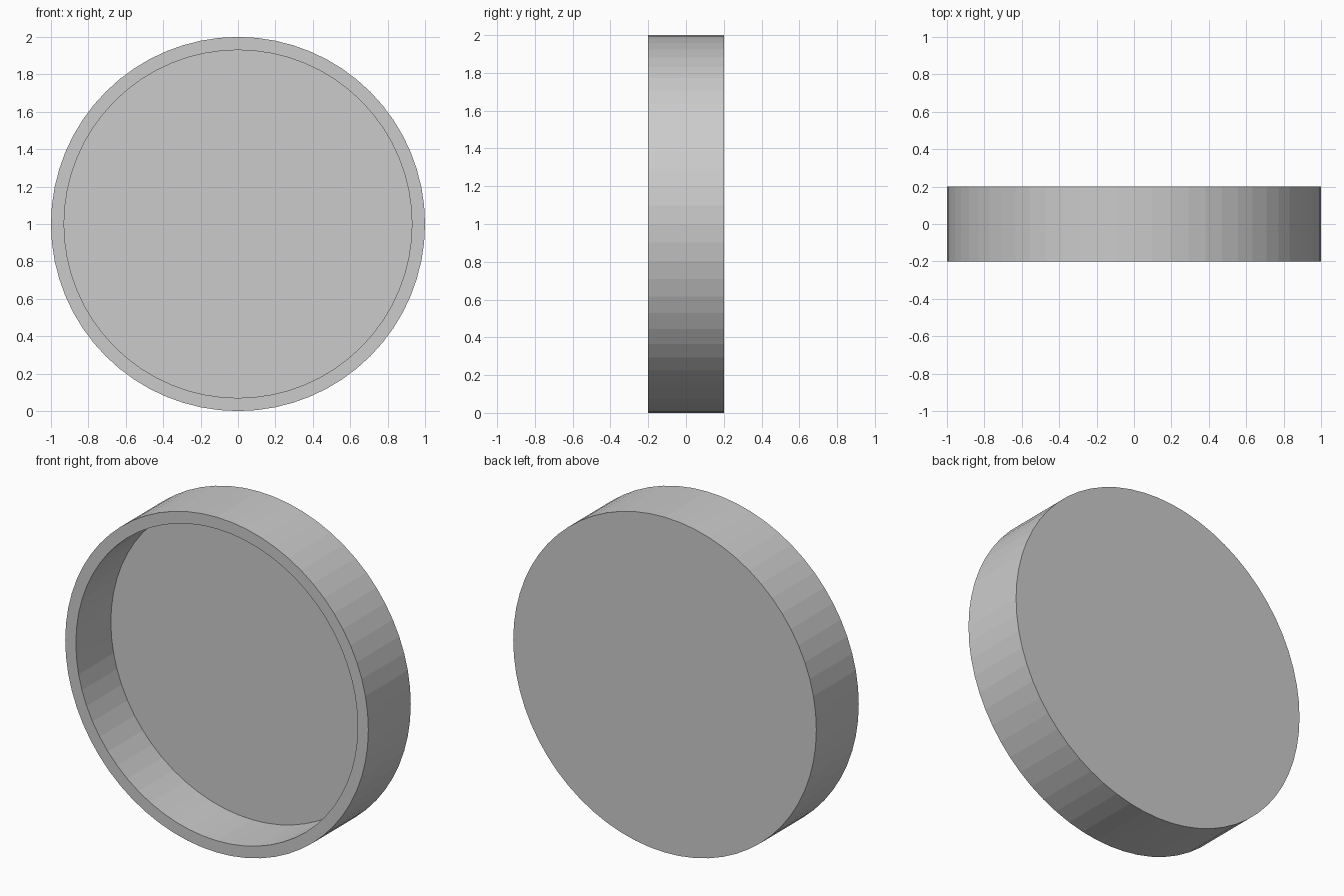
import bpy, bmesh, math
from mathutils import Matrix

if "Cube" in bpy.data.objects:
    bpy.data.objects.remove(bpy.data.objects["Cube"])

SIDES = 64
R_OUT, R_IN = 1.0, 0.93
Y_FRONT, Y_FLOOR, Y_BACK = -0.2, 0.13, 0.2

bm = bmesh.new()


def ring(radius, y):
    """Circle of vertices facing the front, centred at z = 1."""
    return [bm.verts.new((radius * math.cos(2 * math.pi * i / SIDES), y,
                          1 + radius * math.sin(2 * math.pi * i / SIDES)))
            for i in range(SIDES)]


def bridge(a, b):
    for i in range(SIDES):
        j = (i + 1) % SIDES
        bm.faces.new((a[i], a[j], b[j], b[i]))


# Back disc, outer wall, front rim, inner wall, recessed floor
rings = [ring(R_OUT, Y_BACK), ring(R_OUT, Y_FRONT),
         ring(R_IN, Y_FRONT), ring(R_IN, Y_FLOOR)]
for a, b in zip(rings, rings[1:]):
    bridge(a, b)
bm.faces.new(rings[0])
bm.faces.new(rings[-1])
bmesh.ops.recalc_face_normals(bm, faces=bm.faces)

mesh = bpy.data.meshes.new("round_dish")
bm.to_mesh(mesh)
bm.free()
dish = bpy.data.objects.new("round_dish", mesh)
bpy.context.collection.objects.link(dish)
